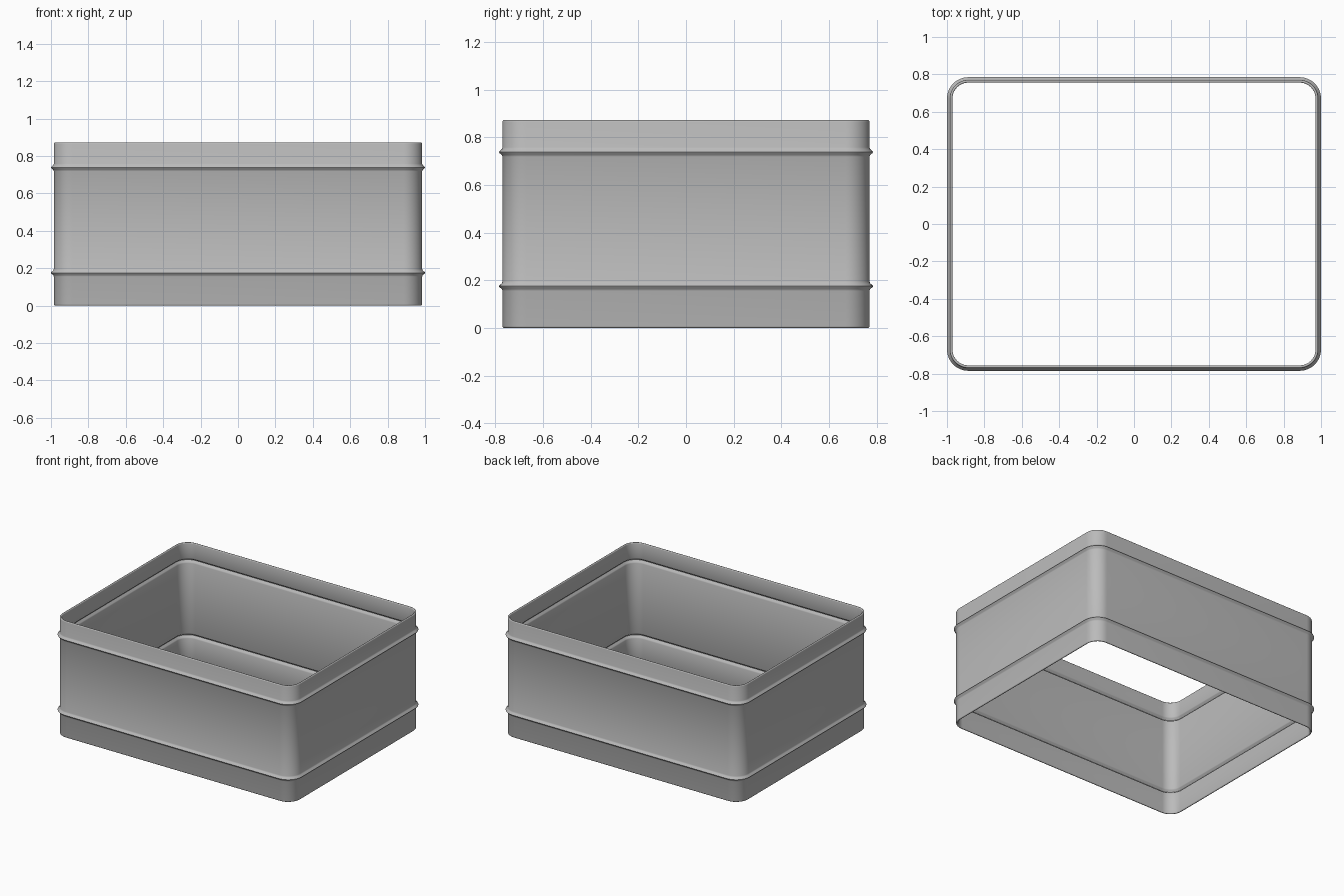
import bpy, bmesh, math

if "Cube" in bpy.data.objects:
    bpy.data.objects.remove(bpy.data.objects["Cube"])

HX, HY, R = 0.985, 0.77, 0.10     # outer wall half sizes and corner radius
H, T = 0.872, 0.014               # height, sheet thickness
BEADS = (0.175, 0.738)            # pressed ridge heights
BUMP, HALF = 0.015, 0.02          # ridge projection and half height


def ring(offset, z, n=12):
    """Rounded rectangle, offset outward from the outer wall."""
    pts = []
    for i, (sx, sy) in enumerate(((1, 1), (-1, 1), (-1, -1), (1, -1))):
        for k in range(n + 1):
            a = math.pi / 2 * (i + k / n)
            r = R + offset
            pts.append((sx * (HX - R) + r * math.cos(a),
                        sy * (HY - R) + r * math.sin(a), z))
    return pts


def wall(base, bump):
    """One wall line from bottom to top with two ridges."""
    pts = []
    for zb in BEADS:
        for dz, f in ((-1, 0), (-0.6, 0.2), (-0.2, 0.88), (0, 1), (0.2, 0.88), (0.6, 0.2), (1, 0)):
            pts.append((base + bump * f, zb + dz * HALF))
    return pts


# closed cross-section: outer wall, rounded rim, inner wall, rounded bottom lip
c = T / 2
arc = [(-c + c * math.cos(a), c * math.sin(a))
       for a in (math.pi * k / 6 for k in range(7))]
profile = wall(0, BUMP)
profile += [(d, H - c + s) for d, s in arc]
profile += list(reversed(wall(-T, BUMP)))
profile += [(d, c - s) for d, s in reversed(arc)]

bm = bmesh.new()
rings = [[bm.verts.new(p) for p in ring(d, z)] for d, z in profile]
for a, b in zip(rings, rings[1:] + rings[:1]):
    for i in range(len(a)):
        j = (i + 1) % len(a)
        bm.faces.new((a[i], a[j], b[j], b[i]))
bmesh.ops.recalc_face_normals(bm, faces=bm.faces)
mesh = bpy.data.meshes.new("rectangular_sleeve")
bm.to_mesh(mesh)
bm.free()
sleeve = bpy.data.objects.new("rectangular_sleeve", mesh)
bpy.context.collection.objects.link(sleeve)

# single grey colour
grey = bpy.data.materials.new("plain grey")
grey.diffuse_color = (0.5, 0.5, 0.5, 1)
grey.use_nodes = True
grey.node_tree.nodes["Principled BSDF"].inputs["Base Color"].default_value = grey.diffuse_color
mesh.materials.append(grey)

bpy.context.view_layer.objects.active = sleeve
sleeve.select_set(True)
bpy.ops.object.shade_smooth_by_angle(angle=math.radians(35))
